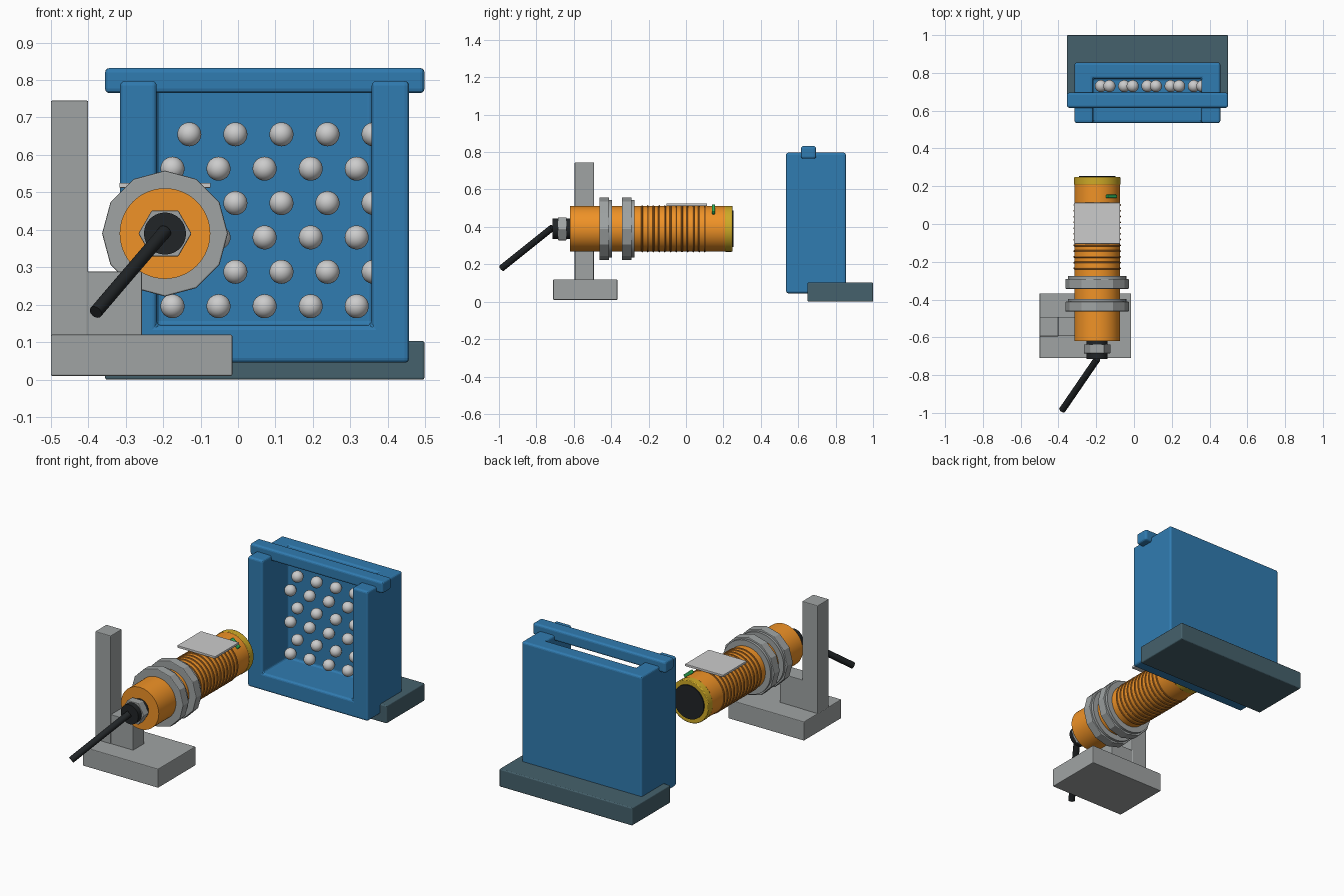
import bpy, math
from mathutils import Vector

if "Cube" in bpy.data.objects:
    bpy.data.objects.remove(bpy.data.objects["Cube"])


def material(name, rgb):
    m = bpy.data.materials.new(name)
    m.diffuse_color = (*rgb, 1)
    m.use_nodes = True
    m.node_tree.nodes["Principled BSDF"].inputs["Base Color"].default_value = m.diffuse_color
    return m


BLUE = material("blue", (0.03, 0.20, 0.44))
SLATE = material("slate", (0.06, 0.12, 0.15))
ORANGE = material("orange", (0.87, 0.29, 0.02))
AMBER = material("dark_orange", (0.50, 0.17, 0.02))
YELLOW = material("yellow", (0.62, 0.40, 0.02))
BLACK = material("black", (0.015, 0.018, 0.02))
GREEN = material("green", (0.03, 0.45, 0.10))
WHITE = material("white", (0.72, 0.72, 0.72))
GREY = material("grey", (0.35, 0.37, 0.37))


def finish(name, mat=None, smooth=False):
    o = bpy.context.object
    o.name = name
    if mat:
        o.data.materials.append(mat)
    if smooth:
        bpy.ops.object.shade_smooth_by_angle(angle=math.radians(35))
    return o


def bevel(o, width, segments):
    m = o.modifiers.new("bevel", "BEVEL")
    m.width, m.segments = width, segments
    m.limit_method = "ANGLE"


def box(name, x, y, z, mat=None, width=0, segments=3):
    mid = [(a + b) / 2 for a, b in (x, y, z)]
    bpy.ops.mesh.primitive_cube_add(size=1, location=mid)
    o = bpy.context.object
    o.scale = [b - a for a, b in (x, y, z)]
    bpy.ops.object.transform_apply(location=False, rotation=False, scale=True)
    finish(name, mat)
    if width:
        bevel(o, width, segments)
    return o


def rod(name, a, b, r, mat=None, sides=64, turn=0, width=0):
    """Cylinder or prism from point a to point b."""
    a, b = Vector(a), Vector(b)
    bpy.ops.mesh.primitive_cylinder_add(vertices=sides, radius=r, depth=(b - a).length)
    o = bpy.context.object
    o.rotation_euler.z = turn
    bpy.ops.object.transform_apply(location=False, rotation=True, scale=False)
    o.location = (a + b) / 2
    o.rotation_euler = (b - a).to_track_quat("Z", "Y").to_euler()
    finish(name, mat, sides > 16)
    if width:
        bevel(o, width, 2)
    return o


# Open-fronted bin
bin_body = box("bin_body", (-.315, .457), (.535, .855), (.045, .797), BLUE)
cutter = box("bin_cutter", (-.217, .357), (.4, .77), (.145, 1))
cutter.hide_render = True
cut = bin_body.modifiers.new("cavity", "BOOLEAN")
cut.object, cut.operation, cut.solver = cutter, "DIFFERENCE", "EXACT"
bpy.context.view_layer.objects.active = bin_body
bpy.ops.object.modifier_apply(modifier="cavity")
bpy.data.objects.remove(cutter)
bevel(bin_body, .012, 3)
box("bin_top_bar", (-.355, .498), (.615, .695), (.765, .832), BLUE, .012)
box("bin_base", (-.355, .498), (.65, 1), (0, .103), SLATE, .006)

# Staggered rows of beads
for row in range(6):
    for col in range(5):
        bpy.ops.mesh.primitive_uv_sphere_add(
            segments=32, ring_count=16, radius=.032,
            location=((-.13, -.175)[row % 2] + .123 * col, .73, .655 - .0918 * row))
        finish(f"bead_{row}_{col}", WHITE, True)

# Bracket
box("bracket_base", (-.5, -.015), (-.71, -.367), (.01, .12), GREY, .004, 2)
box("bracket_post", (-.5, -.4), (-.595, -.492), (.115, .745), GREY, .004, 2)
box("bracket_arm", (-.402, -.257), (-.593, -.494), (.115, .288), GREY, .002, 2)

# Sensor barrel along y
CX, CZ = -.195, .39


def barrel_part(name, y0, y1, r, mat, **kw):
    return rod(name, (CX, y0, CZ), (CX, y1, CZ), r, mat, **kw)


barrel_part("sensor_barrel", -.62, .21, .121, ORANGE)
barrel_part("sensor_cap", .207, .248, .123, YELLOW, width=.004)
barrel_part("sensor_face", .24, .255, .097, BLACK)
for i in range(12):
    bpy.ops.mesh.primitive_torus_add(
        major_radius=.121, minor_radius=.005, major_segments=64, minor_segments=8,
        location=(CX, -.235 + .0305 * i, CZ), rotation=(math.pi / 2, 0, 0))
    finish(f"thread_ring_{i}", AMBER, True)

# Clamping nuts with washers
for i, y in enumerate((-.463, -.343)):
    barrel_part(f"nut_{i}", y, y + .052, .168, GREY, sides=12, width=.004)
    barrel_part(f"washer_{i}", y + .05, y + .067, .154, GREY)

# Cable gland and cable
barrel_part("cable_boot", -.715, -.61, .056, BLACK)
barrel_part("gland_nut", -.685, -.638, .071, GREY, sides=6, turn=math.pi / 6, width=.003)
rod("cable", (CX, -.715, .396), (-.38, -.985, .18), .018, BLACK, sides=24)

# Label plate and status light
box("label_plate", (-.317, -.073), (-.105, .113), (.512, .525), WHITE, .002, 2)
lamp = box("status_light", (-.152, -.088), (.138, .155), (.484, .504), GREEN, .004)
lamp.rotation_euler.y = math.radians(40)
